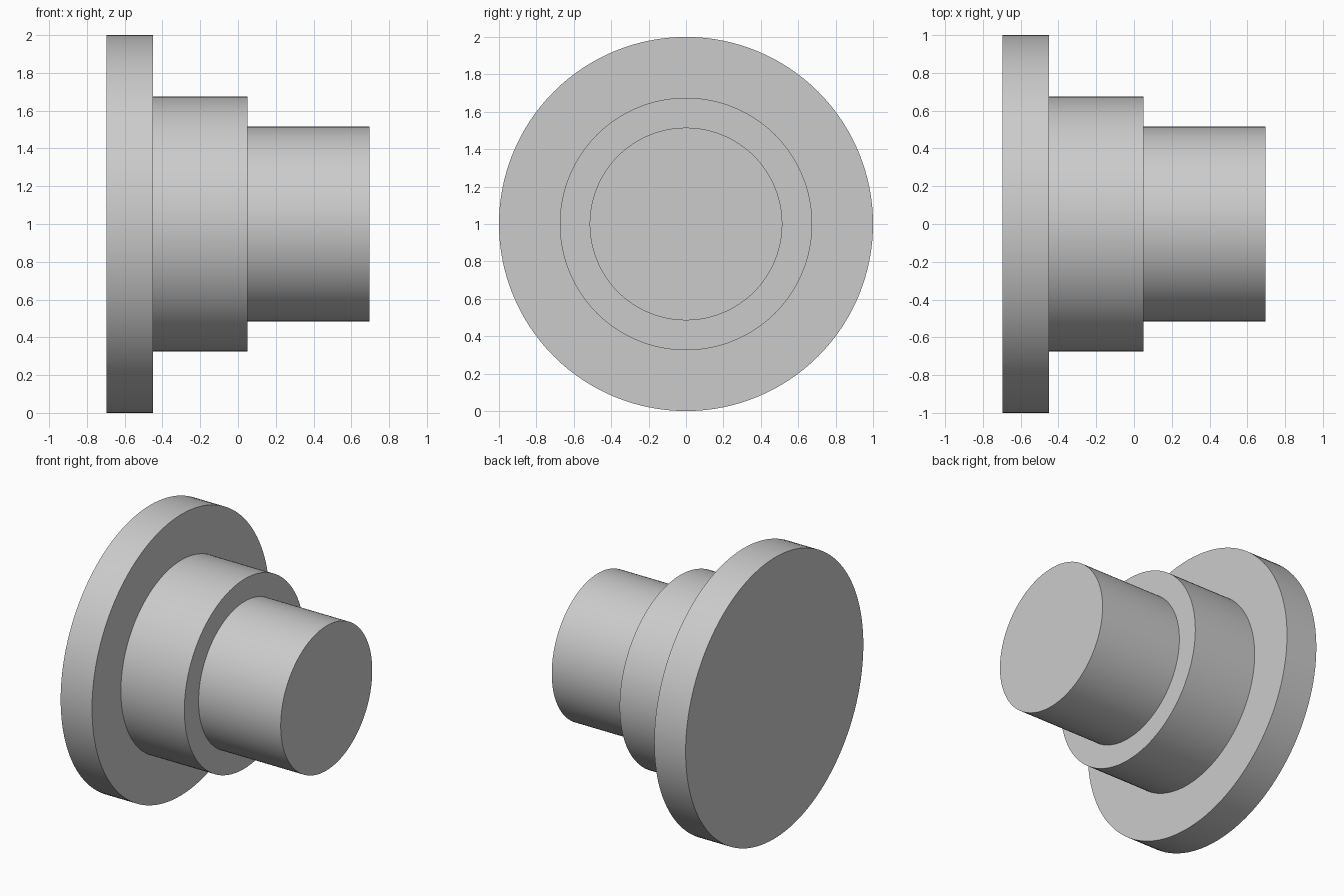
import bpy, bmesh, math
from mathutils import Vector

cube = bpy.data.objects.get("Cube")
if cube:
    bpy.data.objects.remove(cube, do_unlink=True)

SEGMENTS = 128

# Plain grey finish
grey = bpy.data.materials.new("plain_grey")
grey.use_nodes = True
colour = (0.6, 0.6, 0.6, 1.0)
grey.diffuse_color = colour
grey.node_tree.nodes["Principled BSDF"].inputs["Base Color"].default_value = colour


def lathe_x(name, profile, centre):
    """Revolve an open (x, radius) profile about the x axis and cap both ends."""
    bm = bmesh.new()
    verts = [bm.verts.new((x, 0, r)) for x, r in profile]
    edges = [bm.edges.new(pair) for pair in zip(verts, verts[1:])]
    bmesh.ops.spin(bm, geom=verts + edges, cent=(0, 0, 0), axis=(1, 0, 0),
                   angle=math.tau, steps=SEGMENTS, use_merge=True)
    bmesh.ops.remove_doubles(bm, verts=bm.verts[:], dist=1e-5)
    bmesh.ops.holes_fill(bm, edges=[e for e in bm.edges if e.is_boundary], sides=0)
    bmesh.ops.recalc_face_normals(bm, faces=bm.faces[:])
    mesh = bpy.data.meshes.new(name)
    bm.to_mesh(mesh)
    bm.free()
    obj = bpy.data.objects.new(name, mesh)
    obj.location = Vector(centre)
    bpy.context.collection.objects.link(obj)
    mesh.materials.append(grey)
    bpy.ops.object.select_all(action='DESELECT')
    obj.select_set(True)
    bpy.context.view_layer.objects.active = obj
    bpy.ops.object.shade_smooth_by_angle(angle=math.radians(30))
    return obj


# Wide flange, middle shoulder and narrow spigot as one solid: (end x, radius)
steps = [(-0.45, 1.0), (0.05, 0.675), (0.697, 0.515)]
profile, start = [], -0.697
for end, radius in steps:
    profile += [(start, radius), (end, radius)]
    start = end
lathe_x("stepped_flange", profile, (0, 0, 1))
